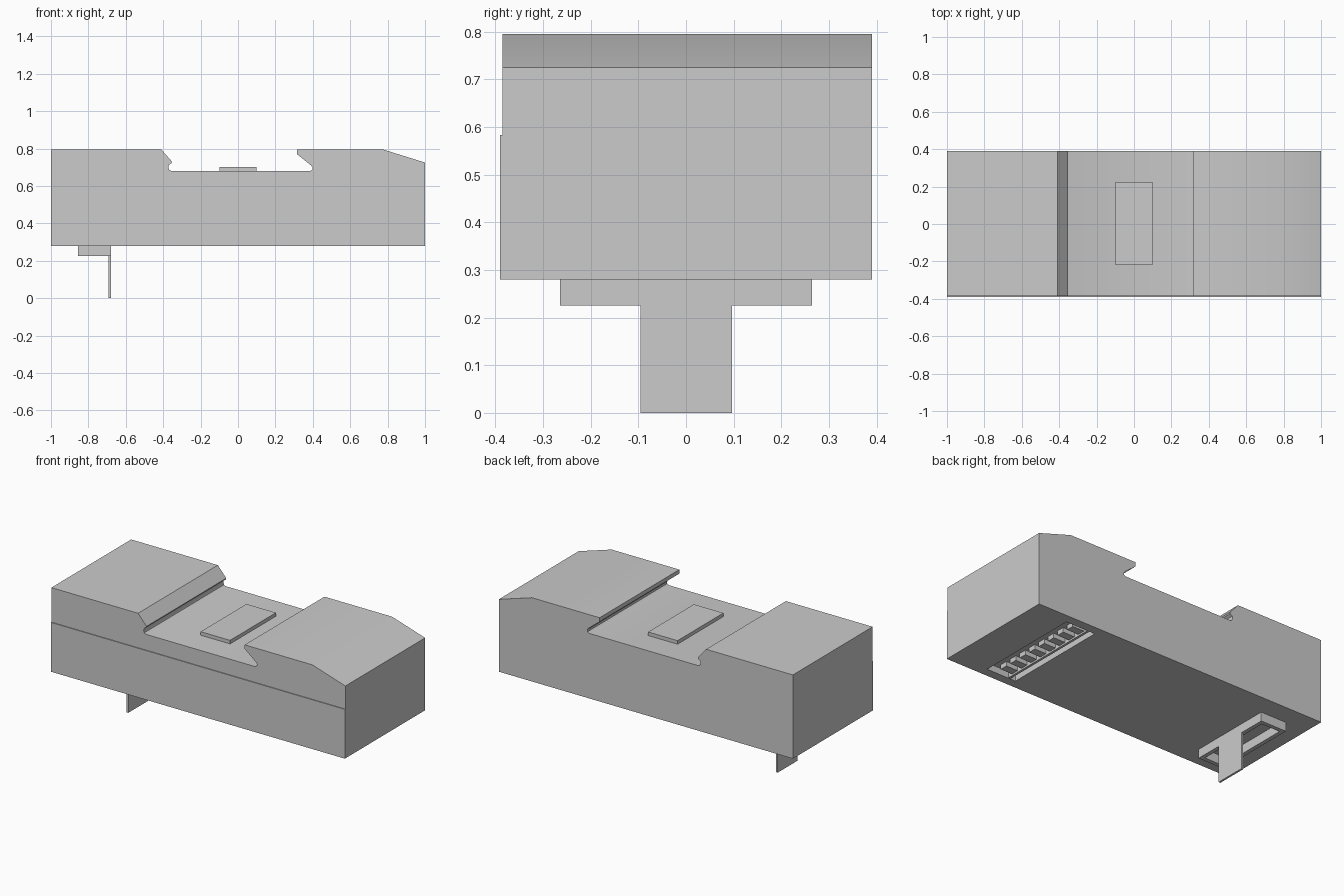
import bpy, bmesh

if "Cube" in bpy.data.objects:
    bpy.data.objects.remove(bpy.data.objects["Cube"])

grey = bpy.data.materials.new("light grey plastic")
grey.diffuse_color = (0.6, 0.6, 0.6, 1)
grey.use_nodes = True
grey.node_tree.nodes["Principled BSDF"].inputs["Base Color"].default_value = grey.diffuse_color


def make_object(name, bm, mat=grey):
    bmesh.ops.recalc_face_normals(bm, faces=bm.faces[:])
    mesh = bpy.data.meshes.new(name)
    bm.to_mesh(mesh)
    bm.free()
    mesh.materials.append(mat)
    ob = bpy.data.objects.new(name, mesh)
    bpy.context.collection.objects.link(ob)
    return ob


def extrude_y(name, profile, y0, y1):
    """Sweep an x-z outline from y0 to y1."""
    bm = bmesh.new()
    face = bm.faces.new([bm.verts.new((x, y0, z)) for x, z in profile])
    out = bmesh.ops.extrude_face_region(bm, geom=[face])
    for v in out["geom"]:
        if isinstance(v, bmesh.types.BMVert):
            v.co.y = y1
    return make_object(name, bm)


def box(name, x0, x1, y0, y1, z0, z1):
    return extrude_y(name, [(x0, z0), (x1, z0), (x1, z1), (x0, z1)], y0, y1)


def cut(target, cutter):
    mod = target.modifiers.new("cut", "BOOLEAN")
    mod.operation = "DIFFERENCE"
    mod.solver = "EXACT"
    mod.object = cutter
    cutter.hide_render = True
    cutter.hide_viewport = True


BASE = 0.28

# Housing with the rail channel across the top and a sloped right end
outline = [
    (-1, BASE), (1, BASE), (1, 0.725), (0.775, 0.795), (0.315, 0.795),
    (0.315, 0.77), (0.39, 0.71), (0.398, 0.7), (0.397, 0.687), (0.385, 0.68),
    (-0.357, 0.68), (-0.368, 0.686), (-0.372, 0.698), (-0.37, 0.712),
    (-0.355, 0.722), (-0.353, 0.73), (-0.41, 0.795), (-1, 0.795),
]
housing = extrude_y("housing", outline, -0.385, 0.39)

# Slightly raised lower front panel
box("front_panel", -1, 1, -0.39, -0.385, BASE, 0.583)

# Raised plate in the channel floor
box("channel_plate", -0.1, 0.1, -0.22, 0.225, 0.68, 0.702)

# Terminal recess in the underside, with a row of contact blades
cut(housing, box("recess_cutter", 0.56, 0.76, -0.335, 0.335, BASE - 0.05, BASE + 0.04))
box("recess_rail", 0.595, 0.61, -0.335, 0.335, BASE + 0.002, BASE + 0.04)
for i in range(8):
    y = -0.28 + i * 0.08
    box("contact_blade", 0.61, 0.69, y - 0.024, y + 0.024, BASE + 0.012, BASE + 0.04)

# Socket frame under the left end
X0, X1, Y, Z0, T = -0.855, -0.68, 0.265, 0.225, 0.025
box("socket_inner_wall", X1 - T, X1, -Y, Y, Z0, BASE)
box("socket_outer_wall", X0, X0 + T, -Y, Y, Z0, BASE)
for side in (-1, 1):
    a, b = sorted((side * Y, side * (Y - T)))
    box("socket_end_wall", X0 + T, X1 - T, a, b, Z0, BASE)

# Hanging release tab
box("release_tab", -0.692, X1, -0.095, 0.097, 0, Z0)

# Soft break where the top meets the slope, crisp edges elsewhere
bpy.ops.object.select_all(action="DESELECT")
housing.select_set(True)
bpy.context.view_layer.objects.active = housing
bpy.ops.object.shade_smooth_by_angle(angle=0.5)
